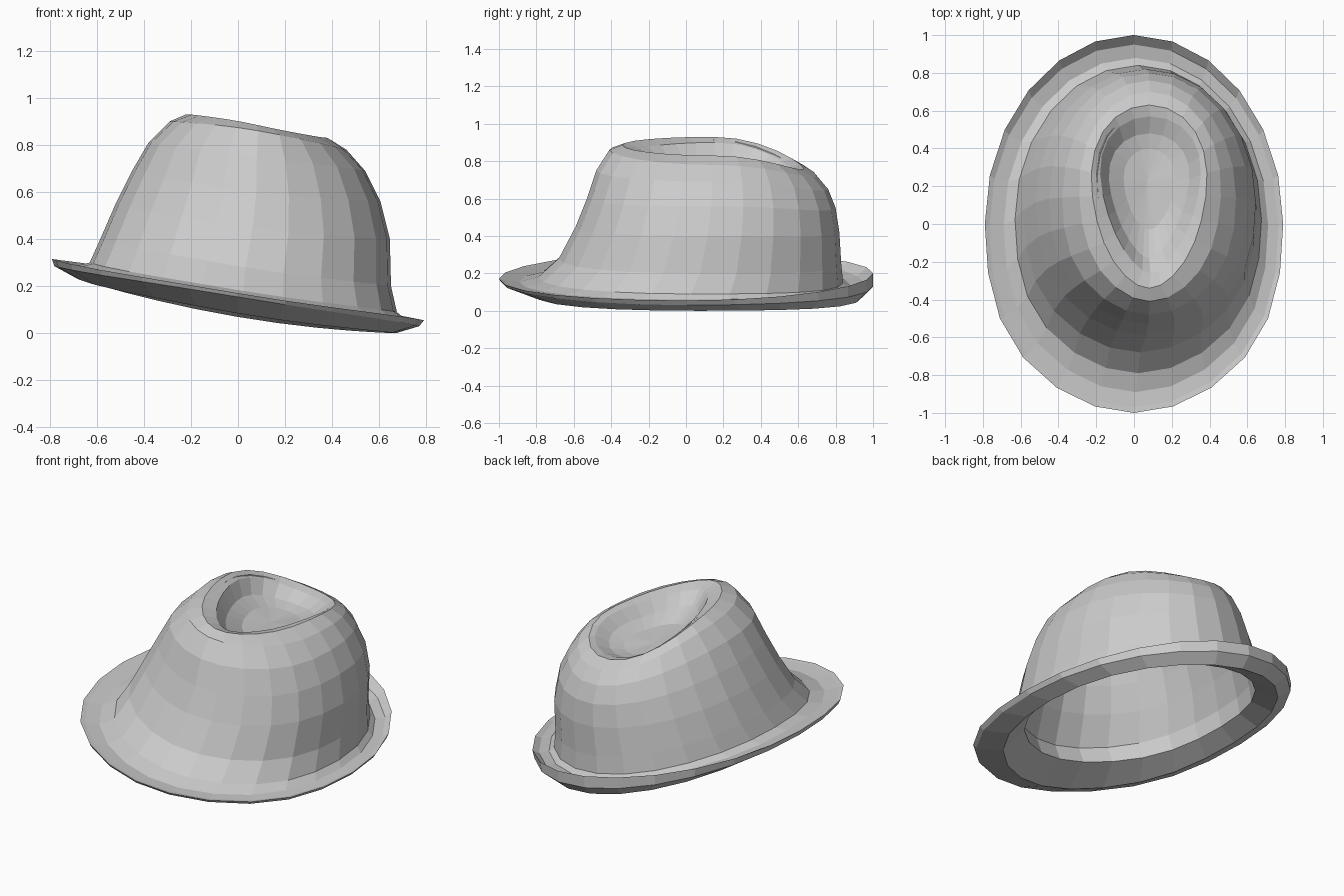
import bpy, bmesh
from math import sin, cos, tau

if "Cube" in bpy.data.objects:
    bpy.data.objects.remove(bpy.data.objects["Cube"])

SIDES = 24

# Each ring: x left, x right, y front, y back, then z at left, right, front, back, then teardrop pinch
brim_rings = [
    (-.565, .61, -.62, .80, .28, .075, .165, .13, 0),   # head opening
    (-.68, .67, -.81, .94, .23, .00, .085, .07, 0),     # underside
    (-.78, .77, -.99, 1.0, .285, .03, .155, .13, 0),    # outer rim, curled up at the back
    (-.79, .79, -1.0, 1.0, .315, .055, .17, .20, 0),
    (-.765, .765, -.97, .95, .305, .05, .165, .15, 0),  # lip
    (-.69, .71, -.89, .88, .285, .06, .155, .135, 0),   # top side
    (-.63, .675, -.79, .84, .30, .09, .18, .15, 0),     # crown foot
]
wall_rings = [
    (-.585, .65, -.68, .83, .40, .20, .28, .25, 0),
    (-.52, .645, -.59, .82, .55, .40, .45, .42, 0),
    (-.45, .605, -.53, .80, .69, .56, .60, .55, 0),
    (-.38, .54, -.48, .76, .81, .69, .75, .65, 0),
    (-.29, .46, -.41, .70, .90, .78, .86, .72, .08),
    (-.22, .38, -.34, .63, .93, .83, .885, .76, .22),
]
dent_rings = [
    (-.165, .34, -.26, .57, .90, .82, .855, .75, .36),
    (-.12, .28, -.18, .48, .81, .76, .79, .715, .4),
    (-.05, .21, -.03, .40, .75, .72, .73, .705, .3),
    (.07, .07, .22, .22, .71, .71, .71, .71, 0),
]


def ring_points(ring):
    xl, xr, yf, yb, zl, zr, zf, zb, pinch = ring
    zmid = (zl + zr) / 2
    for i in range(SIDES):
        a = tau * i / SIDES
        c, s = cos(a), sin(a)
        square = 1 + (0.05 * sin(2 * a) ** 2 if s < 0 else 0)
        x = (xl + xr) / 2 + (xr - xl) / 2 * c * square * (1 + pinch * s)
        y = (yf + yb) / 2 + (yb - yf) / 2 * s
        z = zmid + (zr - zl) / 2 * c + ((zb if s > 0 else zf) - zmid) * s * s
        yield x, y, z


def inset(ring, side, drop):
    xl, xr, yf, yb, *z, pinch = ring
    return (xl + side, xr - side, yf + side, yb - side, *[h - drop for h in z], pinch)


def loft(name, rings):
    bm = bmesh.new()
    loops = [[bm.verts.new(p) for p in ring_points(r)] for r in rings]
    for lo, hi in zip(loops, loops[1:]):
        for i in range(SIDES):
            j = (i + 1) % SIDES
            bm.faces.new((lo[i], lo[j], hi[j], hi[i]))
    bmesh.ops.remove_doubles(bm, verts=bm.verts, dist=0.0005)
    mesh = bpy.data.meshes.new(name)
    bm.to_mesh(mesh)
    bm.free()
    obj = bpy.data.objects.new(name, mesh)
    bpy.context.collection.objects.link(obj)
    return obj


# Brim: underside, curled rim and top side
loft("brim", brim_rings)

# Crown: outer wall running into the teardrop dent
loft("crown", [brim_rings[-1]] + wall_rings + dent_rings)

# Lining: inner skin just below the crown, ending at the head opening
lining = [inset(r, 0, .03) for r in reversed(dent_rings)]
lining += [inset(r, .03, .015) for r in reversed(wall_rings)]
loft("lining", lining + [brim_rings[0]])
